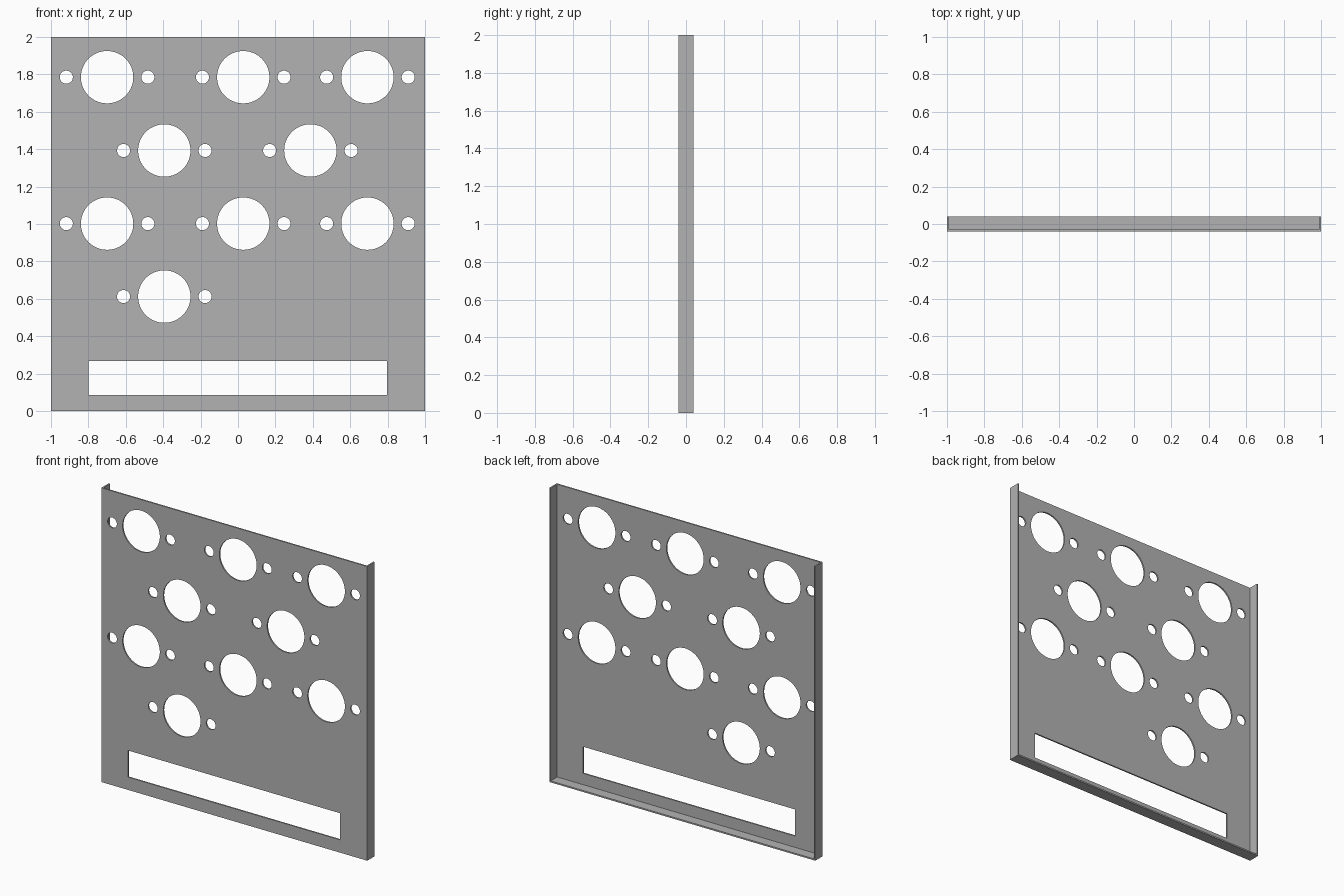
import bpy
import bmesh
from math import cos, sin, tau, pi, radians

if "Cube" in bpy.data.objects:
    bpy.data.objects.remove(bpy.data.objects["Cube"], do_unlink=True)

WIDTH, HEIGHT, DEPTH, SHEET = 2.0, 2.0, 0.08, 0.01
FRONT, BACK = -DEPTH / 2, DEPTH / 2

steel = bpy.data.materials.new("grey sheet metal")
steel.use_nodes = True
colour = (0.45, 0.45, 0.45, 1)
steel.diffuse_color = colour
steel.node_tree.nodes["Principled BSDF"].inputs["Base Color"].default_value = colour


def circle(cx, cz, radius, sides):
    return [(cx + radius * cos(tau * i / sides), cz + radius * sin(tau * i / sides))
            for i in range(sides)]


def rectangle(x0, x1, z0, z1):
    return [(x0, z0), (x1, z0), (x1, z1), (x0, z1)]


def box(name, low, high):
    """Axis-aligned box between two corners."""
    mesh = bpy.data.meshes.new(name)
    bm = bmesh.new()
    bmesh.ops.create_cube(bm, size=1)
    for v in bm.verts:
        v.co = [l + (c + 0.5) * (h - l) for l, h, c in zip(low, high, v.co)]
    bm.to_mesh(mesh)
    bm.free()
    mesh.materials.append(steel)
    obj = bpy.data.objects.new(name, mesh)
    bpy.context.collection.objects.link(obj)
    return obj


def punched_sheet(name, outlines):
    """Sheet made from an outer outline and the holes inside it."""
    curve = bpy.data.curves.new(name, "CURVE")
    curve.dimensions = "2D"
    curve.fill_mode = "BOTH"
    curve.extrude = SHEET / 2
    for points in outlines:
        spline = curve.splines.new("POLY")
        spline.points.add(len(points) - 1)
        for p, (x, z) in zip(spline.points, points):
            p.co = (x, z, 0, 1)
        spline.use_cyclic_u = True
    obj = bpy.data.objects.new(name, curve)
    bpy.context.collection.objects.link(obj)
    bpy.ops.object.select_all(action="DESELECT")
    obj.select_set(True)
    bpy.context.view_layer.objects.active = obj
    bpy.ops.object.convert(target="MESH")
    obj = bpy.context.view_layer.objects.active
    # Weld the caps to the walls and stand the sheet upright
    bm = bmesh.new()
    bm.from_mesh(obj.data)
    bmesh.ops.remove_doubles(bm, verts=bm.verts, dist=0.0001)
    for v in bm.verts:
        x, z, y = v.co
        v.co = (x, FRONT + SHEET / 2 + y, z)
    bmesh.ops.recalc_face_normals(bm, faces=bm.faces)
    bm.to_mesh(obj.data)
    bm.free()
    obj.data.materials.clear()
    obj.data.materials.append(steel)
    bpy.ops.object.shade_smooth_by_angle(angle=radians(30))
    return obj


# Front panel: socket holes, each with a screw hole on either side, and a slot
full_row = (-0.70, 0.028, 0.692)
rows = {1.785: full_row, 1.393: (-0.394, 0.387), 1.002: full_row, 0.612: (-0.394,)}
outlines = [rectangle(-WIDTH / 2, WIDTH / 2, 0, HEIGHT),
            rectangle(-0.80, 0.797, 0.087, 0.268)]
for z, centres in rows.items():
    for x in centres:
        outlines.append(circle(x, z, 0.14, 64))
        for side in (-1, 1):
            outlines.append(circle(x + side * 0.218, z, 0.035, 32))
punched_sheet("front_panel", outlines)

# Folded flanges on both sides and the bottom; the top stays open
inner = WIDTH / 2 - SHEET
box("left_flange", (inner, FRONT + SHEET, 0), (WIDTH / 2, BACK, HEIGHT))
box("right_flange", (-WIDTH / 2, FRONT + SHEET, 0), (-inner, BACK, HEIGHT))
box("bottom_flange", (-inner, FRONT + SHEET, 0), (inner, BACK, SHEET))
